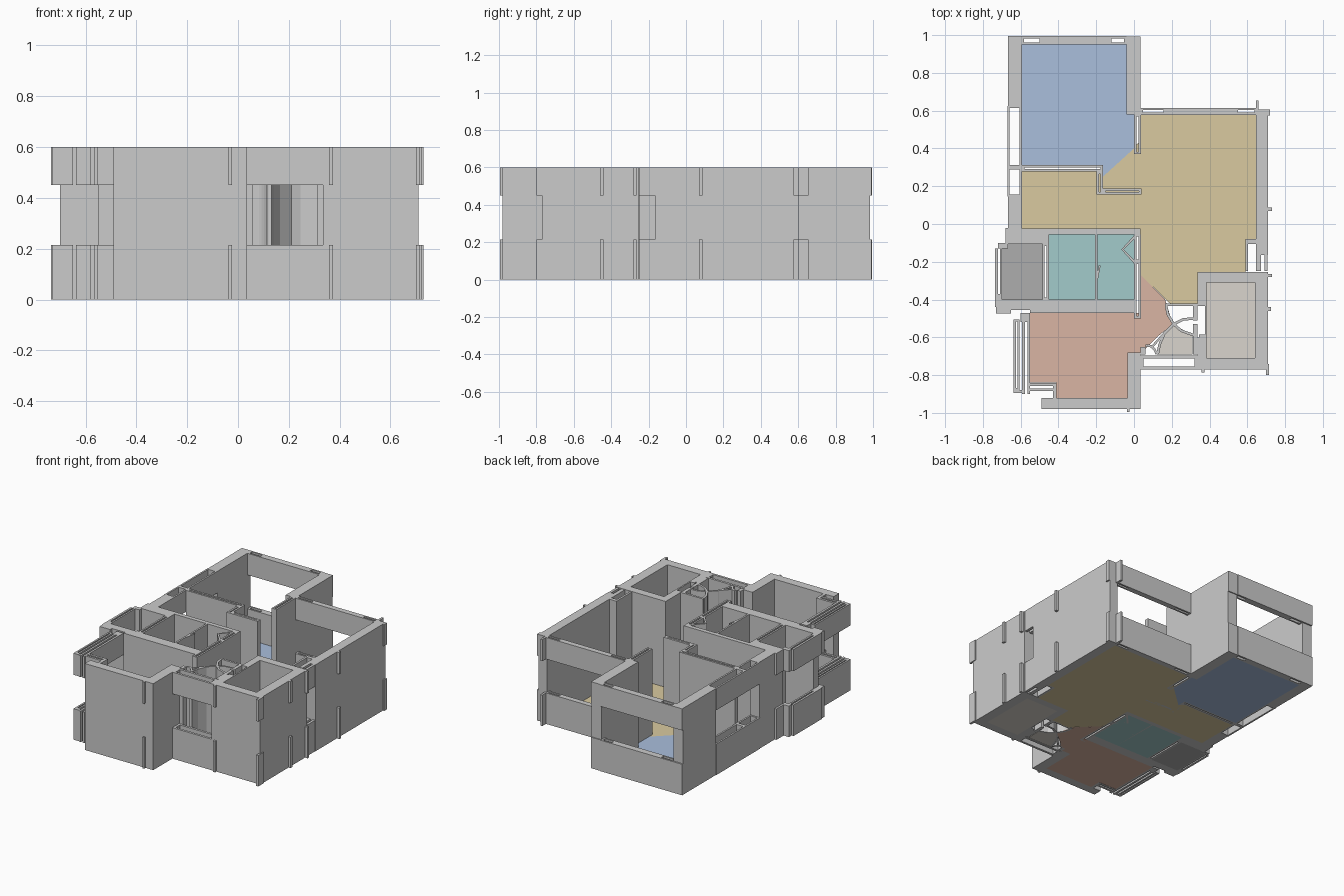
import bpy, bmesh, math
from mathutils import Vector

FULL = [(0, 0.6)]
BANDS = [(0, 0.215), (0.45, 0.6)]      # sill and lintel around a window opening


def finish(name, bm, color=None):
    bmesh.ops.recalc_face_normals(bm, faces=bm.faces)
    me = bpy.data.meshes.new(name)
    bm.to_mesh(me)
    bm.free()
    ob = bpy.data.objects.new(name, me)
    bpy.context.collection.objects.link(ob)
    if color:
        mat = bpy.data.materials.new(name + "_color")
        mat.diffuse_color = (*color, 1)
        me.materials.append(mat)
    return ob


def prism(bm, pts, z0, z1):
    base = [bm.verts.new((x, y, z0)) for x, y in pts]
    top = [bm.verts.new((x, y, z1)) for x, y in pts]
    bm.faces.new(base[::-1])
    bm.faces.new(top)
    n = len(pts)
    for i in range(n):
        j = (i + 1) % n
        bm.faces.new((base[i], base[j], top[j], top[i]))


def rect(x0, x1, y0, y1):
    return [(x0, y0), (x1, y0), (x1, y1), (x0, y1)]


def walls(name, rects, spans=FULL):
    bm = bmesh.new()
    for r in rects:
        for z0, z1 in spans:
            prism(bm, rect(*r), z0, z1)
    return finish(name, bm)


def hollow(x0, x1, y0, y1, t=0.012):
    # four thin strips around an empty core
    return [(x0, x1, y0, y0 + t), (x0, x1, y1 - t, y1),
            (x0, x0 + t, y0 + t, y1 - t), (x1 - t, x1, y0 + t, y1 - t)]


def ribbon(name, pts, t=0.014, spans=FULL):
    # thin wall following an open path
    v = [Vector(p) for p in pts]
    left, right = [], []
    for i, p in enumerate(v):
        d = (v[min(i + 1, len(v) - 1)] - v[max(i - 1, 0)]).normalized()
        n = Vector((-d.y, d.x)) * t / 2
        left.append(tuple(p + n))
        right.append(tuple(p - n))
    bm = bmesh.new()
    for z0, z1 in spans:
        prism(bm, left + right[::-1], z0, z1)
    return finish(name, bm)


def arc(cx, cy, r, a0, a1, n=8):
    return [(cx + r * math.cos(math.radians(a0 + (a1 - a0) * i / n)),
             cy + r * math.sin(math.radians(a0 + (a1 - a0) * i / n))) for i in range(n + 1)]


def floor(name, pts, color):
    bm = bmesh.new()
    prism(bm, pts, 0, 0.004)
    return finish(name, bm, color)


# floors
beige = (0.70, 0.665, 0.61)
floor("bedroom_floor", [(-0.594, 0.31), (-0.165, 0.31), (-0.165, 0.25), (0, 0.4), (0, 0.58),
                        (-0.04, 0.58), (-0.04, 0.95), (-0.594, 0.95)], (0.40, 0.52, 0.72))
floor("living_floor", [(-0.594, -0.025), (0.035, -0.025), (0.035, -0.27), (0.195, -0.425),
                       (0.335, -0.425), (0.335, -0.26), (0.59, -0.26), (0.59, -0.09),
                       (0.645, -0.09), (0.645, 0.577), (0.035, 0.577), (0.035, 0.44),
                       (-0.165, 0.25), (-0.19, 0.28), (-0.594, 0.28)], (0.70, 0.59, 0.35))
floor("bath_floor", rect(-0.45, 0, -0.4, -0.055), (0.36, 0.60, 0.60))
floor("second_bedroom_floor", [(-0.55, -0.47), (0.035, -0.47), (0.035, -0.27), (0.165, -0.4),
                               (0.205, -0.53), (0.12, -0.6), (0.04, -0.68), (-0.035, -0.68),
                               (-0.035, -0.92), (-0.41, -0.92), (-0.41, -0.84), (-0.55, -0.84)],
      (0.70, 0.46, 0.37))
floor("balcony_floor", rect(-0.70, -0.485, -0.4, -0.105), (0.42, 0.42, 0.42))
floor("storage_floor", rect(0.385, 0.64, -0.71, -0.31), beige)
floor("entry_floor", [(0.13, -0.69), (0.31, -0.69), (0.31, -0.585), (0.21, -0.535), (0.15, -0.6)], beige)

# bedroom
walls("bedroom_walls", [(-0.667, -0.594, 0.625, 0.985), (-0.04, 0.035, 0.58, 0.985),
                        *hollow(0, 0.037, 0.37, 0.58)])
walls("bedroom_back_window", [*hollow(-0.594, -0.04, 0.95, 0.995),
                              (-0.5, -0.12, 0.962, 0.983),
                              (-0.667, -0.594, 0.985, 0.995), (-0.04, 0.035, 0.985, 0.992)], BANDS)
walls("left_windows", hollow(-0.67, -0.594, 0.3, 0.625) + hollow(-0.67, -0.594, 0.145, 0.3), BANDS)
walls("bedroom_partition", hollow(-0.594, -0.165, 0.277, 0.312, 0.013)
      + hollow(-0.198, -0.165, 0.157, 0.277, 0.013) + hollow(-0.165, 0.04, 0.157, 0.188, 0.013))

# living room
walls("living_walls", [(0.645, 0.71, -0.165, 0.605), (-0.667, -0.594, -0.025, 0.145),
                       (0.59, 0.604, -0.25, -0.08), (0.604, 0.645, -0.105, -0.08)])
walls("living_back_window", [*hollow(0.035, 0.65, 0.577, 0.615), (0.155, 0.55, 0.589, 0.603)], BANDS)
walls("living_side_window", [(0.645, 0.672, -0.25, -0.165), (0.69, 0.708, -0.25, -0.165)], BANDS)

# storage room
walls("storage_walls", [(0.335, 0.71, -0.31, -0.255), (0.335, 0.71, -0.77, -0.71),
                        (0.335, 0.385, -0.435, -0.31), (0.375, 0.385, -0.6, -0.435),
                        (0.335, 0.385, -0.71, -0.6), (0.64, 0.71, -0.71, -0.31)])
walls("storage_inner_strip", [(0.345, 0.375, -0.6, -0.585)])

# bathroom and balcony
walls("bath_walls", [(-0.667, 0.035, -0.055, -0.025), (-0.667, -0.45, -0.105, -0.055),
                     (-0.55, 0.0, -0.47, -0.4), (-0.70, -0.55, -0.455, -0.4),
                     *hollow(-0.485, -0.45, -0.4, -0.105),
                     (-0.206, -0.194, -0.4, -0.055),
                     *hollow(0, 0.037, -0.2, -0.055), *hollow(0, 0.037, -0.5, -0.2)])
ribbon("bath_door_flap", [(0.01, -0.06), (-0.06, -0.135), (0.01, -0.21)])
ribbon("bath_divider_spur", [(-0.195, -0.29), (-0.182, -0.22)], 0.01)
walls("balcony_window", [(-0.735, -0.72, -0.37, -0.13), (-0.71, -0.698, -0.4, -0.105),
                         (-0.72, -0.667, -0.13, -0.1), (-0.735, -0.7, -0.44, -0.37),
                         (-0.73, -0.65, -0.475, -0.44), (-0.68, -0.667, -0.1, -0.02)], BANDS)

# second bedroom
walls("second_bedroom_walls", [(-0.49, 0.035, -0.98, -0.92), (-0.035, 0.035, -0.92, -0.68),
                               (0.035, 0.06, -0.69, -0.65)])
walls("second_bedroom_window", [*hollow(-0.637, -0.605, -0.88, -0.505),
                                (-0.592, -0.578, -0.9, -0.505), (-0.565, -0.55, -0.9, -0.47),
                                (-0.6, -0.565, -0.52, -0.47),
                                (-0.55, -0.41, -0.858, -0.842), (-0.55, -0.43, -0.885, -0.87),
                                (-0.43, -0.41, -0.92, -0.858), (-0.637, -0.59, -0.895, -0.88)], BANDS)

# entry: curved door leaves, posts and front window
walls("entry_posts", [(0.165, 0.335, -0.435, -0.42), (0.312, 0.335, -0.51, -0.435),
                      (0.312, 0.335, -0.69, -0.53)])
ribbon("entry_door_arc_left", [(0.17, -0.435), (0.18, -0.48), (0.21, -0.53), (0.25, -0.565), (0.32, -0.59)])
ribbon("entry_door_arc_right", [(0.32, -0.5), (0.26, -0.505), (0.21, -0.53), (0.16, -0.58),
                                (0.135, -0.64), (0.125, -0.69)])
ribbon("entry_door_arc_small", arc(0.06, -0.70, 0.06, 80, 10, 5), 0.012)
ribbon("entry_door_brace", [(0.06, -0.645), (0.1, -0.645), (0.16, -0.58)], 0.012)
walls("entry_front_window", hollow(0.035, 0.335, -0.77, -0.695, 0.016), BANDS)

# small window jamb tabs on the outer walls
walls("outer_tabs", [(0.71, 0.73, 0.07, 0.088), (0.71, 0.72, 0.575, 0.605),
                     (0.645, 0.66, 0.605, 0.655), (0.71, 0.73, -0.28, -0.265),
                     (0.71, 0.725, -0.46, -0.44), (0.70, 0.716, -0.80, -0.74),
                     (0.358, 0.373, -0.785, -0.77), (-0.038, -0.024, -0.995, -0.98)], BANDS)
